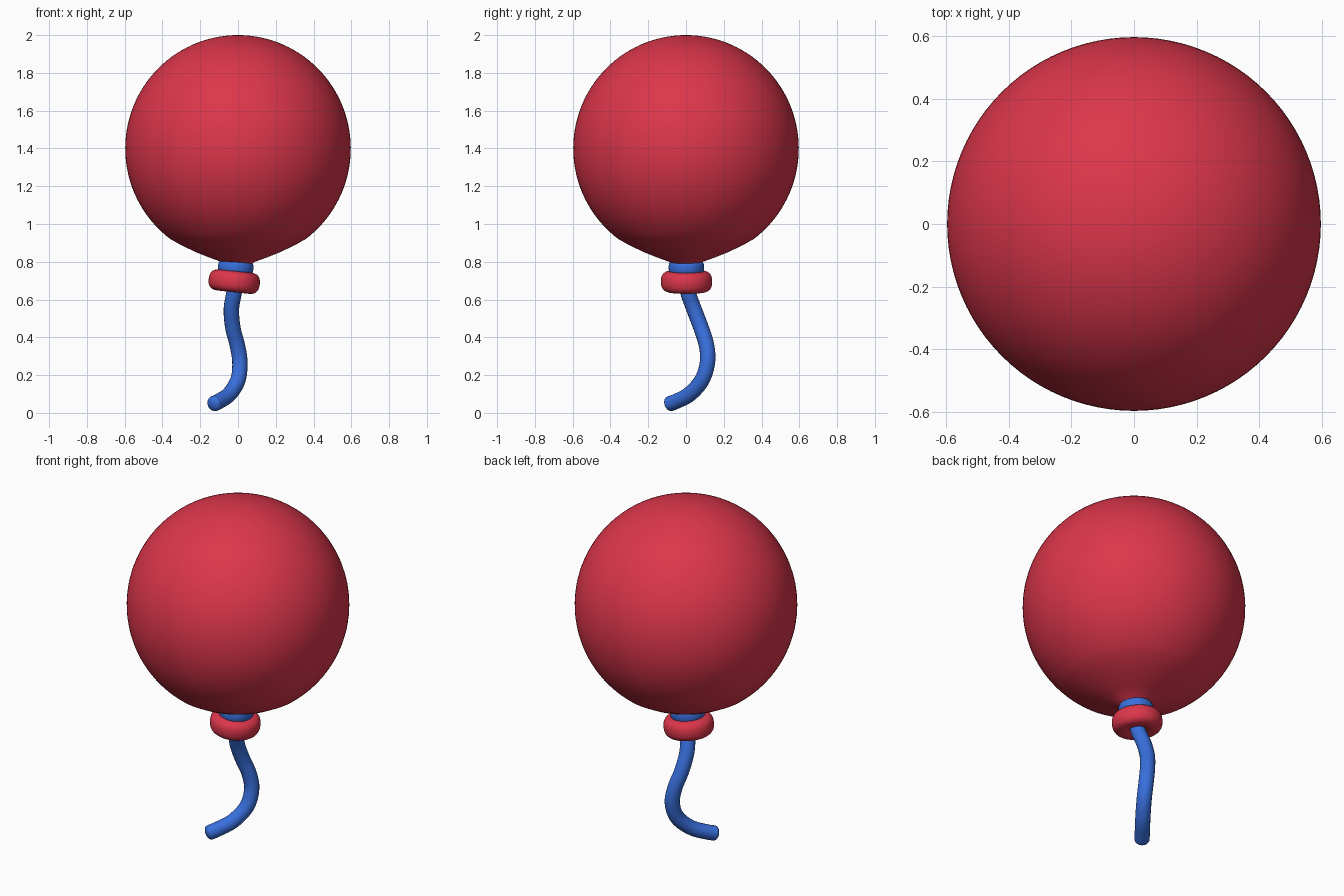
import bpy, bmesh, math
from mathutils import Matrix, Vector

if "Cube" in bpy.data.objects:
    bpy.data.objects.remove(bpy.data.objects["Cube"])


def material(name, rgb):
    m = bpy.data.materials.new(name)
    m.diffuse_color = (*rgb, 1)
    m.use_nodes = True
    m.node_tree.nodes["Principled BSDF"].inputs["Base Color"].default_value = m.diffuse_color
    return m


RED = material("balloon red", (0.72, 0.037, 0.07))
BLUE = material("string blue", (0.04, 0.16, 0.72))


def lathe(name, profile, mat, loc=(0, 0, 0), tilt=0, sides=64, closed=False):
    """Revolve (radius, z) points around z; closed joins last point to first."""
    bm = bmesh.new()
    rings = []
    for r, z in profile:
        if r < 1e-5:
            rings.append([bm.verts.new((0, 0, z))] * sides)
        else:
            rings.append([bm.verts.new((r * math.cos(2 * math.pi * i / sides),
                                        r * math.sin(2 * math.pi * i / sides), z))
                          for i in range(sides)])
    pairs = list(zip(rings, rings[1:]))
    if closed:
        pairs.append((rings[-1], rings[0]))
    for a, b in pairs:
        for i in range(sides):
            j = (i + 1) % sides
            bm.faces.new(list(dict.fromkeys((a[i], a[j], b[j], b[i]))))
    bmesh.ops.recalc_face_normals(bm, faces=bm.faces)
    bm.transform(Matrix.Translation(loc) @ Matrix.Rotation(tilt, 4, 'Y'))
    me = bpy.data.meshes.new(name)
    bm.to_mesh(me)
    bm.free()
    me.materials.append(mat)
    for p in me.polygons:
        p.use_smooth = True
    ob = bpy.data.objects.new(name, me)
    bpy.context.collection.objects.link(ob)
    return ob


def ring_profile(major, rx, rz, power=1.0, n=24):
    """Rounded cross-section; power below 1 makes it boxier."""
    def f(v):
        return math.copysign(abs(v) ** power, v)
    return [(major + rx * f(math.cos(2 * math.pi * i / n)),
             rz * f(math.sin(2 * math.pi * i / n))) for i in range(n)]


# balloon body: sphere with a gently tapered underside and closed neck
body = [(0, 0.67), (0.05, 0.67), (0.055, 0.77), (0.085, 0.798),
        (0.15, 0.822), (0.225, 0.852), (0.295, 0.885)]
for k in range(49):
    a = math.radians(-53 + 143 * k / 48)
    body.append((0.597 * math.cos(a) if k < 48 else 0, 1.4 + 0.6 * math.sin(a)))
lathe("balloon", body, RED, sides=96)

# string wrapped around the neck
lathe("neck_wrap", ring_profile(0.06, 0.034, 0.036, 0.7), BLUE,
      (-0.012, 0.002, 0.77), math.radians(4), closed=True)

# rolled lip below the wrap
lathe("balloon_lip", ring_profile(0.083, 0.053, 0.056, 0.8), RED,
      (-0.02, 0.003, 0.695), math.radians(6), closed=True)

# hanging string: smooth curve with a round section
path = [(-0.012, 0.0, 0.71), (-0.02, 0.01, 0.64), (-0.035, 0.042, 0.55),
        (-0.027, 0.08, 0.45), (-0.004, 0.108, 0.36), (0.01, 0.114, 0.27),
        (0.0, 0.085, 0.175), (-0.045, 0.02, 0.1), (-0.1, -0.05, 0.062),
        (-0.134, -0.094, 0.046)]
R = 0.041


def spline(t):
    i = min(int(t), len(path) - 2)
    u = t - i
    p0, p1, p2, p3 = (Vector(path[max(0, min(len(path) - 1, i + d))])
                      for d in (-1, 0, 1, 2))
    return 0.5 * (2 * p1 + (p2 - p0) * u + (2 * p0 - 5 * p1 + 4 * p2 - p3) * u * u
                  + (3 * p1 - p0 - 3 * p2 + p3) * u ** 3)


pts = [(spline(k / 6), R) for k in range(6 * (len(path) - 1) + 1)]
# rounded tip
tip, d = pts[-1][0], (pts[-1][0] - pts[-2][0]).normalized()
pts = pts[:-2] + [(tip + d * (0.022 * math.sin(a) - 0.012), max(R * math.cos(a), 0.004))
                  for a in (0, 0.4, 0.8, 1.2, 1.55)]
cu = bpy.data.curves.new("string", 'CURVE')
cu.dimensions = '3D'
cu.bevel_depth = 1.0
cu.bevel_resolution = 6
cu.use_fill_caps = True
sp = cu.splines.new('POLY')
sp.points.add(len(pts) - 1)
for q, (co, rad) in zip(sp.points, pts):
    q.co = (*co, 1)
    q.radius = rad
sp.use_smooth = True
cu.materials.append(BLUE)
bpy.context.collection.objects.link(bpy.data.objects.new("string", cu))
